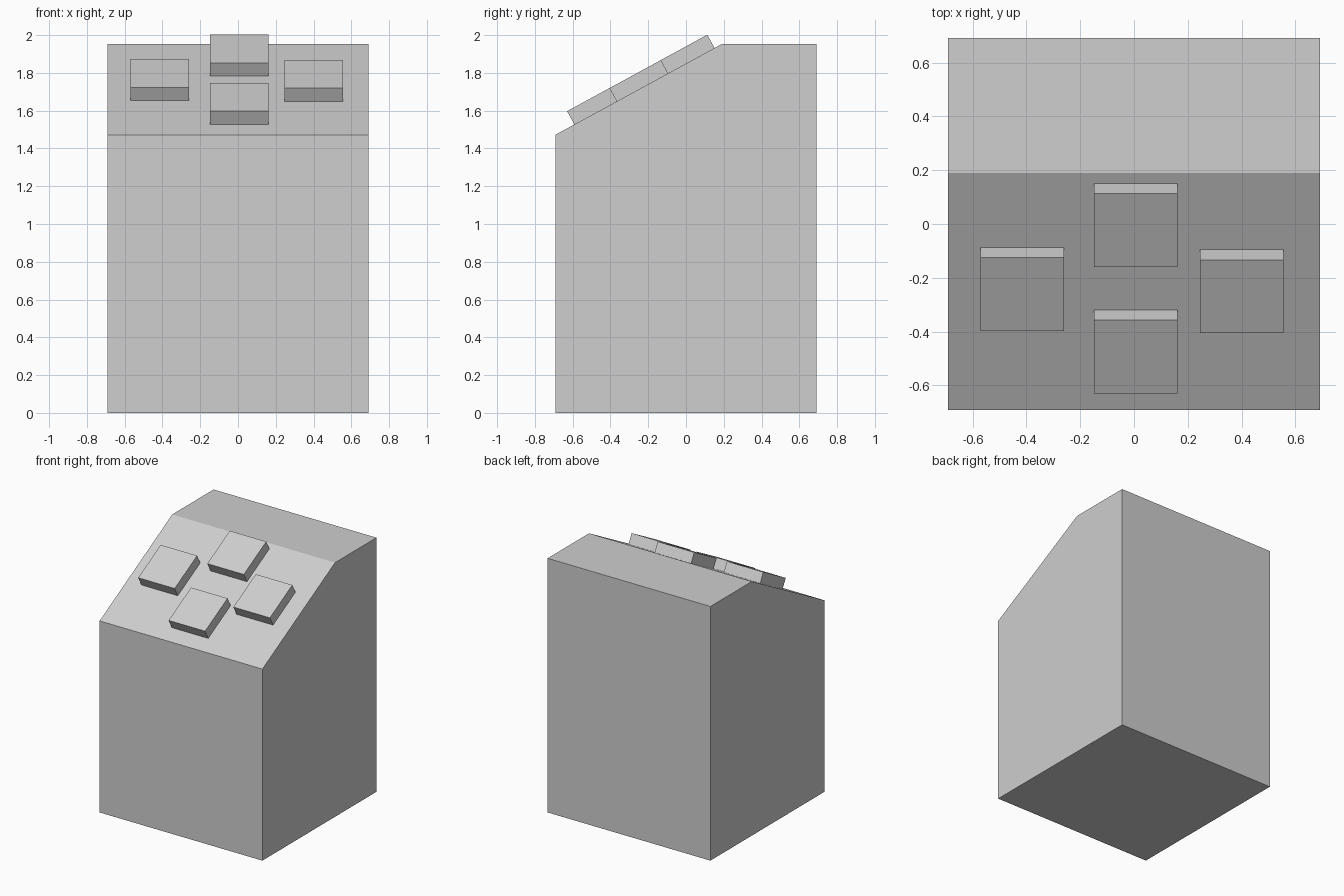
import bpy
import bmesh
from math import atan2, cos, sin
from mathutils import Matrix, Vector

cube = bpy.data.objects.get("Cube")
if cube:
    bpy.data.objects.remove(cube, do_unlink=True)

HALF = 0.692          # half width and half depth of the cabinet
FRONT_TOP = 1.472     # height where the slope begins
TOP = 1.953           # height of the flat top
RIDGE_Y = 0.19        # where the slope meets the flat top
SLOPE = atan2(TOP - FRONT_TOP, RIDGE_Y + HALF)

grey = bpy.data.materials.new("plain grey")
grey.use_nodes = True
colour = (0.62, 0.62, 0.62, 1)
grey.diffuse_color = colour
grey.node_tree.nodes["Principled BSDF"].inputs["Base Color"].default_value = colour


def add_object(name, bm):
    bmesh.ops.recalc_face_normals(bm, faces=bm.faces)
    mesh = bpy.data.meshes.new(name)
    bm.to_mesh(mesh)
    bm.free()
    mesh.materials.append(grey)
    obj = bpy.data.objects.new(name, mesh)
    bpy.context.collection.objects.link(obj)
    return obj


# Cabinet: side profile extruded across the width
profile = [(-HALF, 0), (HALF, 0), (HALF, TOP), (RIDGE_Y, TOP), (-HALF, FRONT_TOP)]
bm = bmesh.new()
side = bm.faces.new([bm.verts.new((-HALF, y, z)) for y, z in profile])
extruded = bmesh.ops.extrude_face_region(bm, geom=[side], use_keep_orig=True)
moved = [v for v in extruded["geom"] if isinstance(v, bmesh.types.BMVert)]
bmesh.ops.translate(bm, verts=moved, vec=(2 * HALF, 0, 0))
add_object("cabinet", bm)

# Buttons: square blocks resting on the slope, sunk in slightly
SIZE, THICK, SINK = 0.31, 0.08, 0.01
normal = Vector((0, -sin(SLOPE), cos(SLOPE)))
buttons = {
    "upper_button": (0.006, 0.015),
    "lower_button": (0.006, -0.455),
    "right_button": (-0.415, -0.223),
    "left_button": (0.4, -0.231),
}
for name, (x, y) in buttons.items():
    bm = bmesh.new()
    bmesh.ops.create_cube(bm, size=1)
    bmesh.ops.scale(bm, verts=bm.verts, vec=(SIZE, SIZE, THICK + SINK))
    obj = add_object(name, bm)
    z = FRONT_TOP + (y + HALF) * sin(SLOPE) / cos(SLOPE)
    centre = Vector((x, y, z)) + normal * (THICK - SINK) / 2
    obj.matrix_world = Matrix.Translation(centre) @ Matrix.Rotation(SLOPE, 4, "X")
